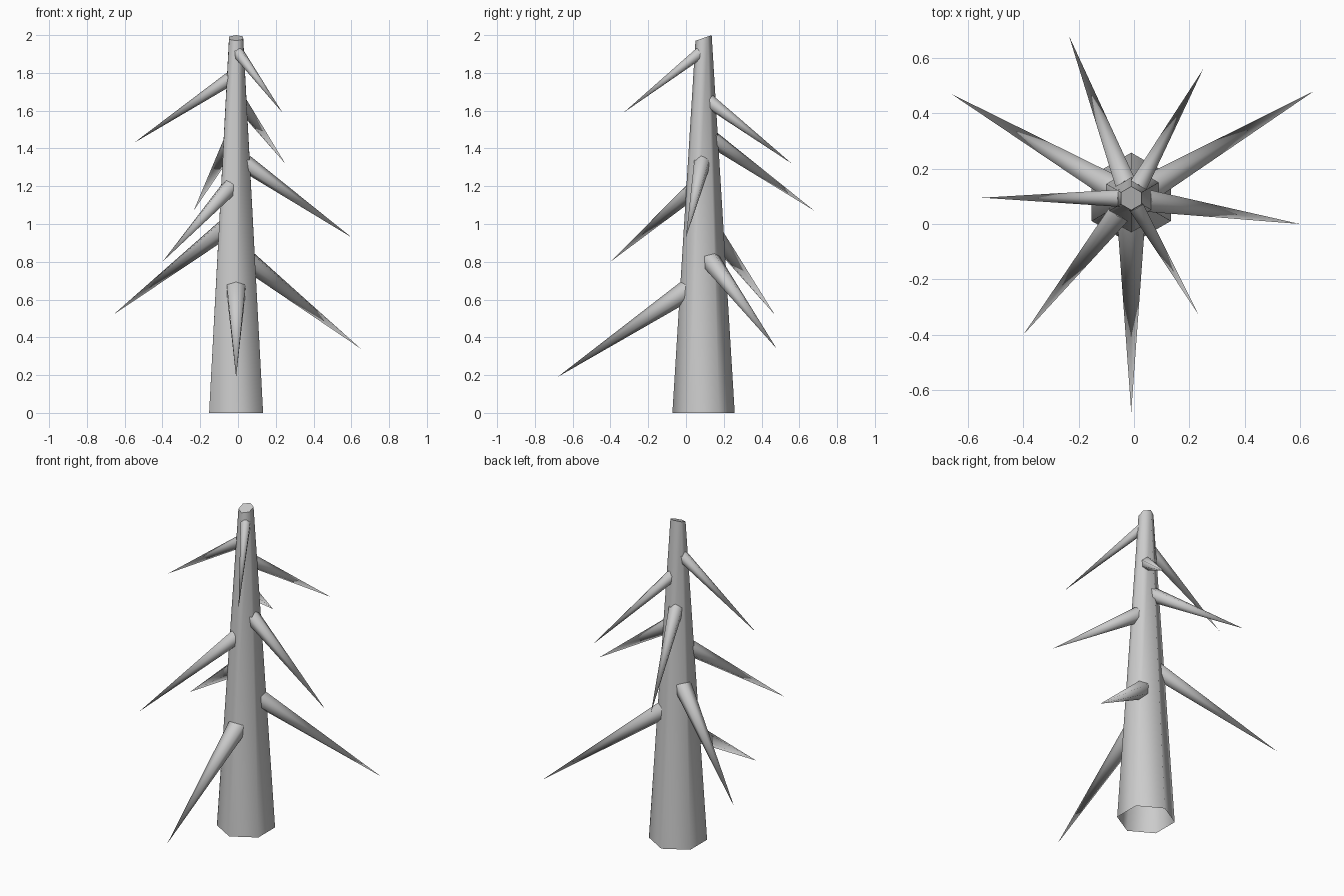
import bpy, bmesh, math
from mathutils import Vector

cube = bpy.data.objects.get("Cube")
if cube:
    bpy.data.objects.remove(cube, do_unlink=True)

grey = bpy.data.materials.new("pale grey")
grey.use_nodes = True
grey.diffuse_color = (0.6, 0.6, 0.6, 1)
grey.node_tree.nodes["Principled BSDF"].inputs["Base Color"].default_value = (0.6, 0.6, 0.6, 1)

AXIS = Vector((-0.01, 0.093, 0))
R_BASE, R_TOP, HEIGHT = 0.165, 0.043, 1.985


def add_object(name, bm):
    bmesh.ops.recalc_face_normals(bm, faces=bm.faces)
    mesh = bpy.data.meshes.new(name)
    bm.to_mesh(mesh)
    bm.free()
    mesh.materials.append(grey)
    obj = bpy.data.objects.new(name, mesh)
    bpy.context.collection.objects.link(obj)
    bpy.ops.object.select_all(action='DESELECT')
    obj.select_set(True)
    bpy.context.view_layer.objects.active = obj
    bpy.ops.object.shade_smooth_by_angle(angle=math.radians(65))
    return obj


# Trunk: tapered hexagon, open below, with a slanted top
bm = bmesh.new()
rings = []
for z, r in ((0, R_BASE), (HEIGHT, R_TOP)):
    ring = []
    for i in range(6):
        a = math.radians(60 * i + 90)
        slant = math.sin(a) * 0.015 if z else 0
        ring.append(bm.verts.new(AXIS + Vector((r * math.cos(a), r * math.sin(a), z + slant))))
    rings.append(ring)
for i in range(6):
    j = (i + 1) % 6
    bm.faces.new((rings[0][i], rings[0][j], rings[1][j], rings[1][i]))
bm.faces.new(rings[1])
add_object("trunk", bm)


# Branch: hexagonal spike drooping outwards from the trunk surface
def branch(name, tip, rim_top, r):
    tip = Vector(tip)
    out = (tip - AXIS) * Vector((1, 1, 0))
    out.normalize()
    z = rim_top - 0.81 * r
    surface = 0.9 * (R_BASE + (R_TOP - R_BASE) * z / HEIGHT)
    base = AXIS + out * (surface - 0.57 * r) + Vector((0, 0, z))
    along = (tip - base).normalized()
    side = along.cross(Vector((0, 0, 1))).normalized()
    up = side.cross(along)
    bm = bmesh.new()
    point = bm.verts.new(tip)
    rim = []
    for i in range(6):
        a = math.radians(60 * i)
        rim.append(bm.verts.new(base + (up * math.cos(a) + side * math.sin(a)) * r))
    for i in range(6):
        bm.faces.new((rim[i], rim[(i + 1) % 6], point))
    bm.faces.new(rim)
    add_object(name, bm)


# Tip, height of the rim and radius, from the lowest branch up
branches = [
    ((-0.01, -0.68, 0.19), 0.70, 0.057),
    ((0.65, 0.48, 0.34), 0.85, 0.054),
    ((-0.66, 0.47, 0.52), 1.02, 0.052),
    ((-0.40, -0.40, 0.80), 1.23, 0.048),
    ((0.60, 0.00, 0.93), 1.36, 0.046),
    ((-0.235, 0.68, 1.07), 1.49, 0.044),
    ((0.25, 0.56, 1.32), 1.68, 0.038),
    ((-0.55, 0.095, 1.43), 1.80, 0.036),
    ((0.235, -0.33, 1.59), 1.93, 0.032),
]
for n, spec in enumerate(branches, 1):
    branch(f"branch_{n}", *spec)
